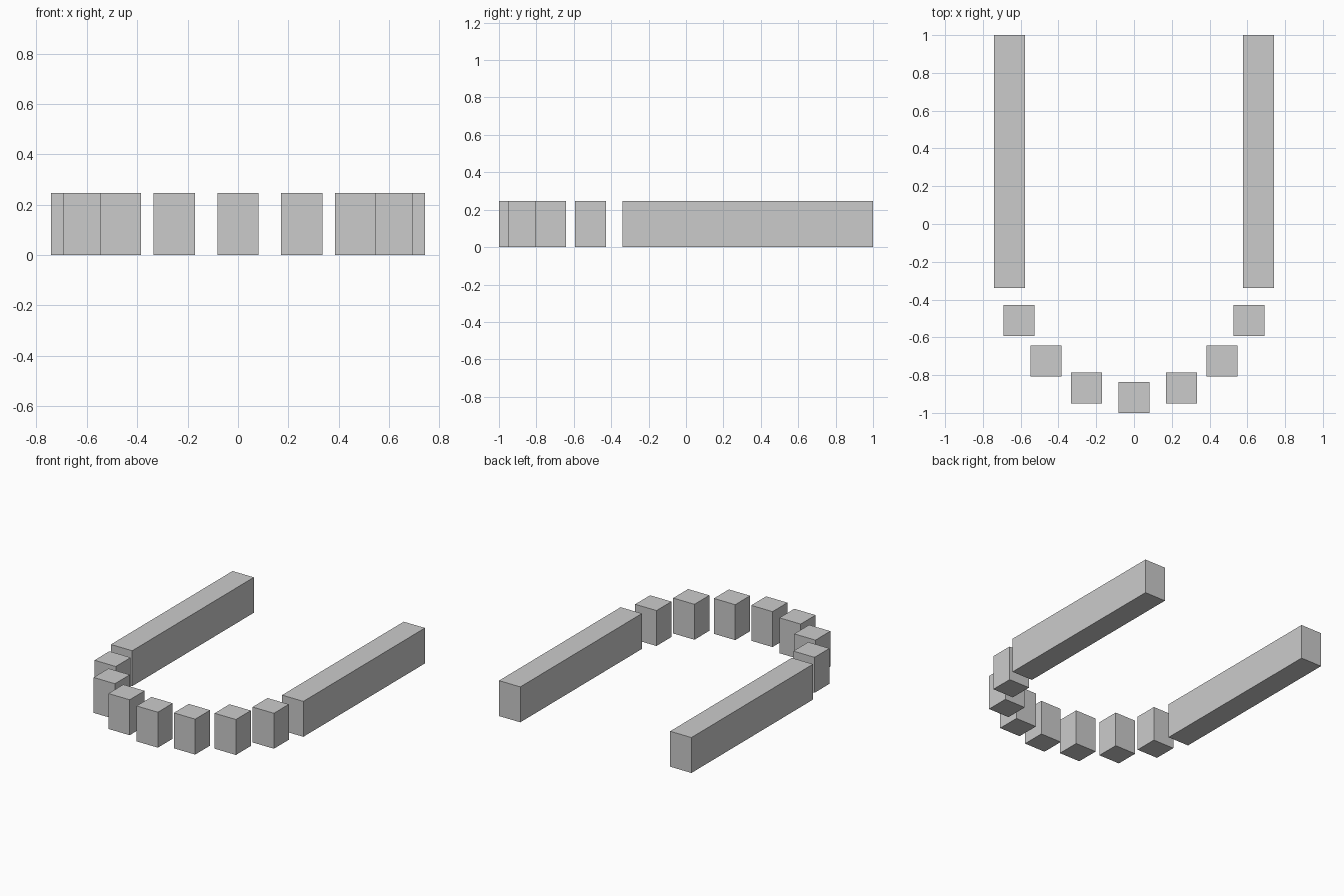
import bpy
from math import sin, cos, radians

if "Cube" in bpy.data.objects:
    bpy.data.objects.remove(bpy.data.objects["Cube"])

WIDTH, HEIGHT = 0.164, 0.247
RADIUS, ARC_Y = 0.66, -0.258


def box(name, x, y, length):
    bpy.ops.mesh.primitive_cube_add(size=1, location=(x, y, HEIGHT / 2))
    ob = bpy.context.object
    ob.name = name
    ob.scale = (WIDTH, length, HEIGHT)
    bpy.ops.object.transform_apply(location=False, rotation=False, scale=True)
    return ob


# Separate axis-aligned blocks spaced around the curved end
for i in range(-3, 4):
    a = radians(22.5 * i)
    box(f"arc_block_{i + 4}", RADIUS * sin(a), ARC_Y - RADIUS * cos(a), WIDTH)

# Long straight bars on both sides
start = ARC_Y - WIDTH / 2
for name, side in (("left_bar", -1), ("right_bar", 1)):
    box(name, side * RADIUS, (start + 1) / 2, 1 - start)
